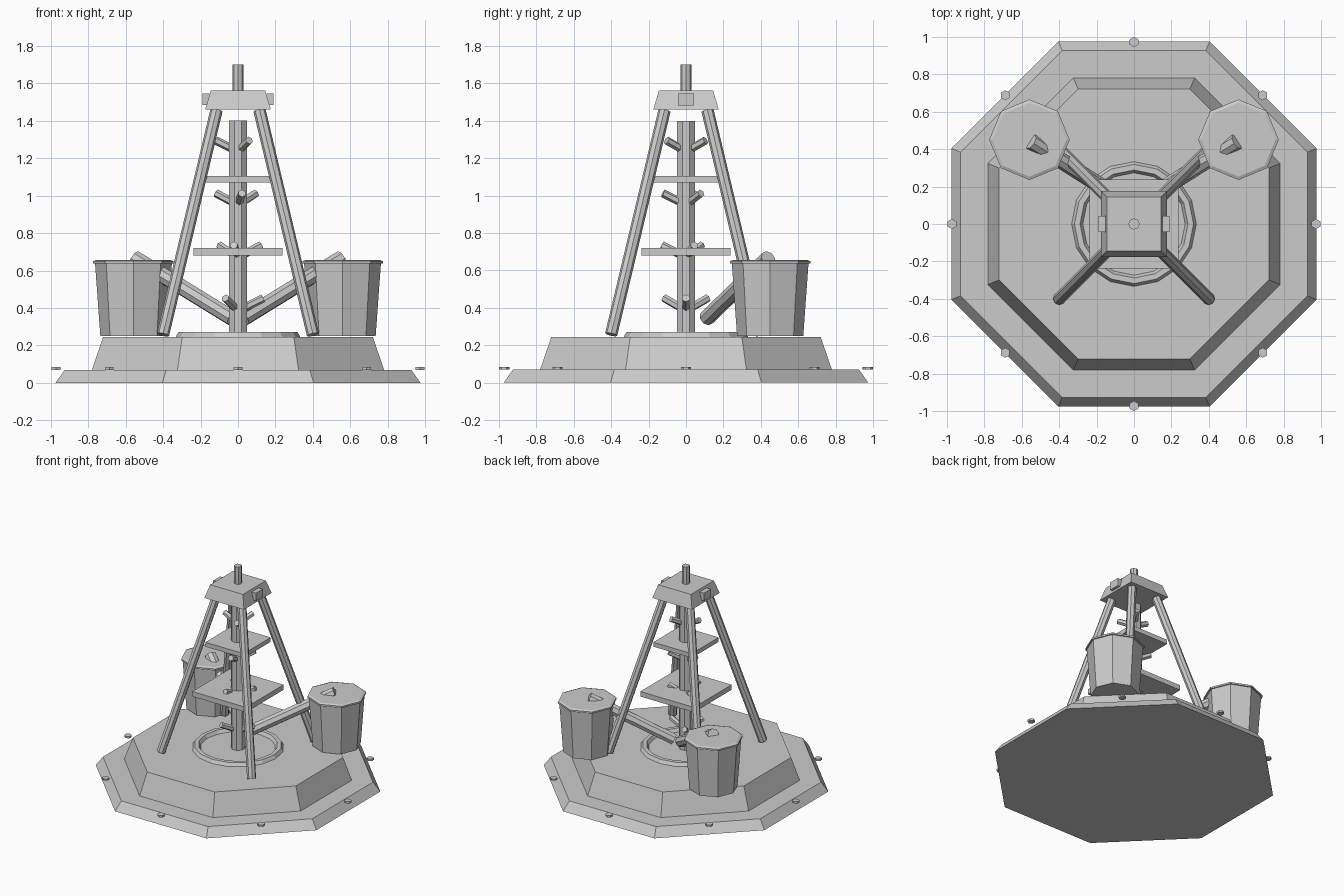
import bpy, math
from mathutils import Vector

if "Cube" in bpy.data.objects:
    bpy.data.objects.remove(bpy.data.objects["Cube"])


def frustum(name, sides, r1, r2, z1, z2, x=0, y=0, turn=0.0):
    """Upright tapered prism between two heights."""
    bpy.ops.mesh.primitive_cone_add(vertices=sides, radius1=r1, radius2=r2, depth=z2 - z1,
                                    location=(x, y, (z1 + z2) / 2), rotation=(0, 0, turn))
    bpy.context.object.name = name


def rod(name, a, b, r, sides=8):
    """Round bar from point a to point b."""
    a, b = Vector(a), Vector(b)
    d = b - a
    bpy.ops.mesh.primitive_cylinder_add(vertices=sides, radius=r, depth=d.length, location=(a + b) / 2)
    ob = bpy.context.object
    ob.name = name
    ob.rotation_euler = d.to_track_quat('Z', 'Y').to_euler()


def box(name, size, loc):
    bpy.ops.mesh.primitive_cube_add(size=1, location=loc)
    ob = bpy.context.object
    ob.name = name
    ob.scale = size


OCT = 1 / math.cos(math.pi / 8)   # flat distance to corner radius
SQ = math.sqrt(2)

# stepped octagonal base
frustum("base_plate", 8, 0.975 * OCT, 0.925 * OCT, 0, 0.07, turn=math.pi / 8)
frustum("base_step", 8, 0.78 * OCT, 0.72 * OCT, 0.07, 0.245, turn=math.pi / 8)

# bolts around the rim
for i in range(8):
    a = i * math.pi / 4
    frustum(f"rim_bolt_{i}", 6, 0.027, 0.027, 0.07, 0.085, 0.972 * math.cos(a), 0.972 * math.sin(a))

# floor ring and central column
bpy.ops.mesh.primitive_torus_add(major_segments=16, minor_segments=6, major_radius=0.303,
                                 minor_radius=0.03, location=(0, 0, 0.245))
bpy.context.object.name = "floor_ring"
frustum("column", 8, 0.052, 0.052, 0.245, 1.4, turn=math.pi / 8)

# spiralling pegs on the column, three per level
for level, z in enumerate((0.41, 0.695, 0.975, 1.26)):
    reach = 0.135 - 0.005 * level
    for k in range(3):
        a = math.radians(20 * level + 120 * k)
        c, s = math.cos(a), math.sin(a)
        rod(f"peg_{level}_{k}", (0.03 * c, 0.03 * s, z - 0.01),
            (reach * c, reach * s, z + 0.5 * (reach - 0.05)), 0.022, 6)

# square shelves
box("lower_shelf", (0.475, 0.475, 0.04), (0, 0, 0.70))
box("upper_shelf", (0.34, 0.34, 0.035), (0, 0, 1.088))

# four leaning legs
for sx in (-1, 1):
    for sy in (-1, 1):
        rod(f"leg_{sx}_{sy}", (0.4 * sx, 0.4 * sy, 0.258), (0.115 * sx, 0.115 * sy, 1.455), 0.033)

# tapered cap with side blocks and a top pin
frustum("cap", 4, 0.175 * SQ, 0.145 * SQ, 1.46, 1.562, turn=math.pi / 4)
for sx in (-1, 1):
    box(f"cap_block_{sx}", (0.038, 0.085, 0.062), (0.17 * sx, 0, 1.514))
frustum("cap_pin", 8, 0.03, 0.03, 1.56, 1.7)

# rear arms with octagonal buckets
for sx in (-1, 1):
    rod(f"arm_{sx}", (0.03 * sx, 0.11, 0.345), (0.55 * sx, 0.44, 0.665), 0.043)
    frustum(f"bucket_{sx}", 8, 0.177, 0.205, 0.25, 0.637, 0.558 * sx, 0.45)
    frustum(f"bucket_rim_{sx}", 8, 0.215, 0.215, 0.637, 0.65, 0.558 * sx, 0.45)
    frustum(f"bucket_lid_{sx}", 8, 0.213, 0.197, 0.65, 0.657, 0.558 * sx, 0.45)
